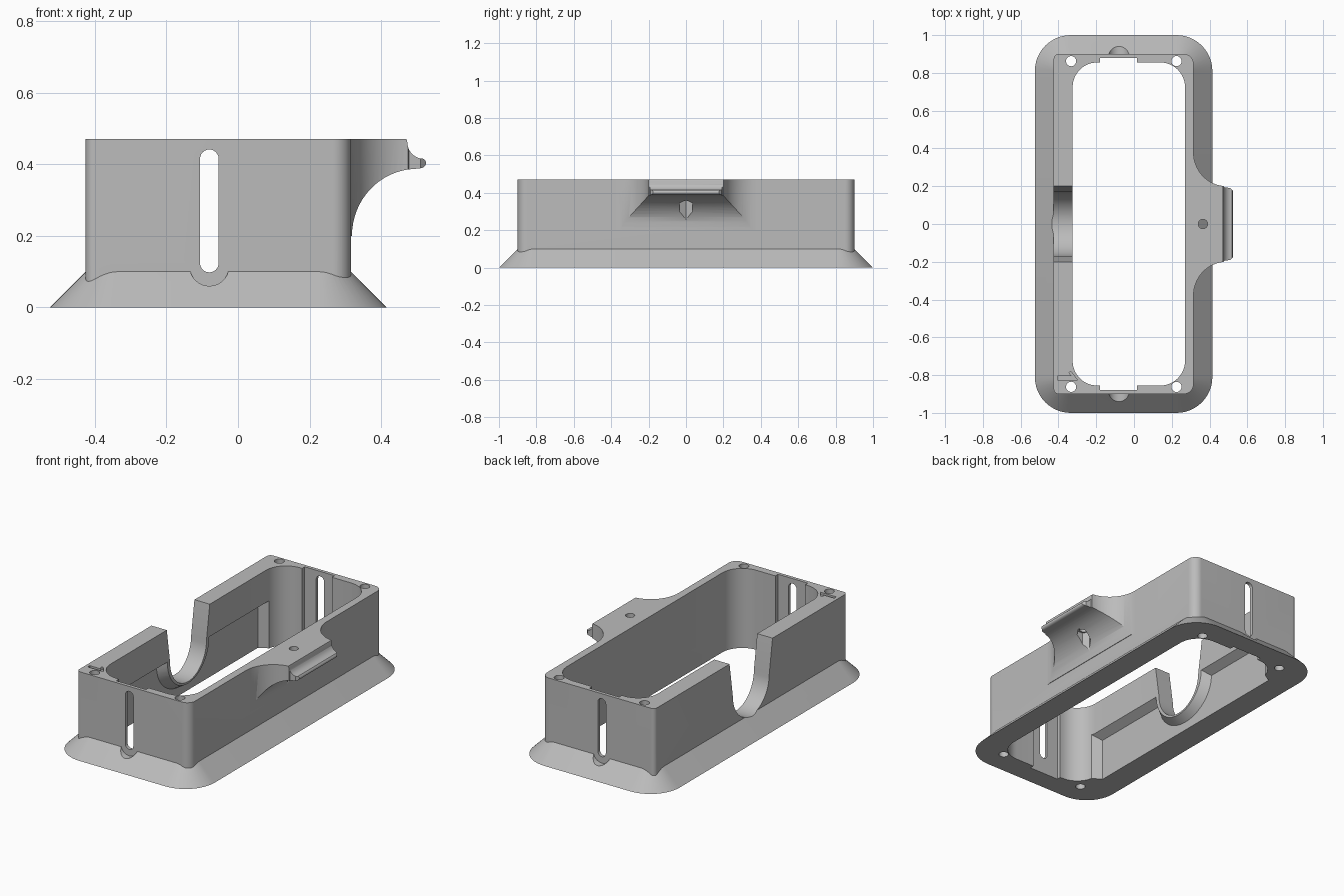
import bpy, bmesh
from math import sin, cos, pi, radians

cube = bpy.data.objects.get("Cube")
if cube:
    bpy.data.objects.remove(cube)

grey = bpy.data.materials.new("plain grey")
grey.use_nodes = True
grey.diffuse_color = (0.5, 0.5, 0.5, 1)
grey.node_tree.nodes["Principled BSDF"].inputs["Base Color"].default_value = (0.5, 0.5, 0.5, 1)

TOP, INNER_L = 0.47, -0.325
AXES = {"x": lambda a, b, t: (t, a, b), "y": lambda a, b, t: (a, t, b), "z": lambda a, b, t: (a, b, t)}


def loft(name, axis, lo, hi, pts, pts2=None):
    """Solid between two outlines with matching point counts."""
    bm = bmesh.new()
    put = AXES[axis]
    a = [bm.verts.new(put(*p, lo)) for p in pts]
    b = [bm.verts.new(put(*p, hi)) for p in (pts2 or pts)]
    bm.faces.new(a)
    bm.faces.new(b)
    n = len(a)
    for i in range(n):
        j = (i + 1) % n
        bm.faces.new((a[i], a[j], b[j], b[i]))
    bmesh.ops.recalc_face_normals(bm, faces=bm.faces)
    mesh = bpy.data.meshes.new(name)
    bm.to_mesh(mesh)
    bm.free()
    mesh.materials.append(grey)
    ob = bpy.data.objects.new(name, mesh)
    bpy.context.collection.objects.link(ob)
    return ob


def combine(target, tool, operation="DIFFERENCE"):
    mod = target.modifiers.new("combine", "BOOLEAN")
    mod.operation, mod.solver, mod.object = operation, "EXACT", tool
    bpy.context.view_layer.objects.active = target
    bpy.ops.object.modifier_apply(modifier=mod.name)
    bpy.data.objects.remove(tool)


def arc(cx, cy, rx, ry, start, end, n=12):
    angles = [radians(start + (end - start) * i / n) for i in range(n + 1)]
    return [(cx + rx * cos(t), cy + ry * sin(t)) for t in angles]


def circle(cx, cy, r, n=24):
    return arc(cx, cy, r, r, 0, 360 - 360 / n, n - 1)


def rounded(x0, x1, y, r_left, r_right=None):
    rr = r_right or r_left
    return (arc(x1 - rr, y - rr, rr, rr, 0, 90) + arc(x0 + r_left, y - r_left, r_left, r_left, 90, 180)
            + arc(x0 + r_left, r_left - y, r_left, r_left, 180, 270) + arc(x1 - rr, rr - y, rr, rr, 270, 360))


# Upright wall and flared skirt
frame = loft("frame", "z", 0.01, TOP, rounded(-0.425, 0.315, 0.9, 0.025, 0.05))
skirt = loft("skirt", "z", 0, 0.1, rounded(-0.525, 0.415, 1.0, 0.19), rounded(-0.425, 0.315, 0.9, 0.09))
combine(frame, skirt, "UNION")

# Side grip: curved side profile limited by a flared plan outline
profile = ([(0.29, TOP), (0.47, TOP)] + arc(0.518, 0.46, 0.045, 0.045, 180, 270, 8)
           + arc(0.505, 0.403, 0.02, 0.015, 20, -90, 6) + arc(0.5, 0.2, 0.182, 0.187, 92, 180, 16) + [(0.29, 0.2)])
grip = loft("grip", "y", -0.45, 0.45, profile)
half = [(0.29, 0.38)] + arc(0.49, 0.38, 0.175, 0.18, 180, 265, 14) + [(0.477, 0.195), (0.51, 0.19), (0.53, 0.17)]
plan = loft("grip_plan", "z", 0.1, 0.6, half + [(x, -y) for x, y in reversed(half)])
combine(grip, plan, "INTERSECT")
combine(frame, grip, "UNION")

# Main opening
combine(frame, loft("opening", "z", -0.1, 0.6, rounded(INNER_L, 0.27, 0.855, 0.13)))

# Undercut inside the thick wall, leaving a rim around the notch


def undercut(d):
    rim = arc(0, 0.25 + d, 0.225 - d, 0.2, 180, 360, 20)
    return [(-0.72 - d, -0.1), (-0.72 - d, 0.25 + d)] + rim + [(0.72 + d, 0.25 + d), (0.72 + d, -0.1)]


combine(frame, loft("undercut", "x", -0.375, -0.315, undercut(0), undercut(0.035)))

# U-shaped notch through the thick wall
combine(frame, loft("notch", "x", -0.6, -0.25,
                    [(-0.205, 0.5)] + arc(0, 0.27, 0.17, 0.18, 180, 360, 24) + [(0.205, 0.5)]))

# End wall channels, slots and skirt reliefs
for s in (-1, 1):
    def span(a, b):
        return sorted((s * a, s * b))
    channel = [(-0.18, s * 0.7), (0.015, s * 0.7), (0.015, s * 0.88), (-0.18, s * 0.88)]
    combine(frame, loft("channel", "z", -0.1, 0.6, channel))
    slot = arc(-0.08, 0.415, 0.026, 0.026, 0, 180) + arc(-0.08, 0.124, 0.026, 0.026, 180, 360)
    combine(frame, loft("slot", "y", *span(0.8, 1.1), slot))
    combine(frame, loft("relief", "y", *span(0.9, 1.1), circle(-0.08, 0.115, 0.055, 32)))
    # Corner screw holes
    for x in (-0.333, 0.225):
        combine(frame, loft("screw_hole", "z", -0.1, 0.6, circle(x, s * 0.862, 0.027)))

# Grip screw hole with a hexagonal pocket below
combine(frame, loft("grip_hole", "z", 0.2, 0.6, circle(0.365, 0, 0.025)))
combine(frame, loft("nut_pocket", "z", 0.2, 0.37, circle(0.365, 0, 0.04, 6)))

# Engraved direction mark on the top corner
mark = [(-0.405, -0.825), (-0.3, -0.825), (-0.335, -0.78), (-0.345, -0.787), (-0.33, -0.805), (-0.405, -0.805)]
combine(frame, loft("direction_mark", "z", TOP - 0.015, 0.6, mark))

# Shading
bpy.ops.object.select_all(action="DESELECT")
frame.select_set(True)
bpy.context.view_layer.objects.active = frame
bpy.ops.object.shade_smooth_by_angle(angle=radians(30))
